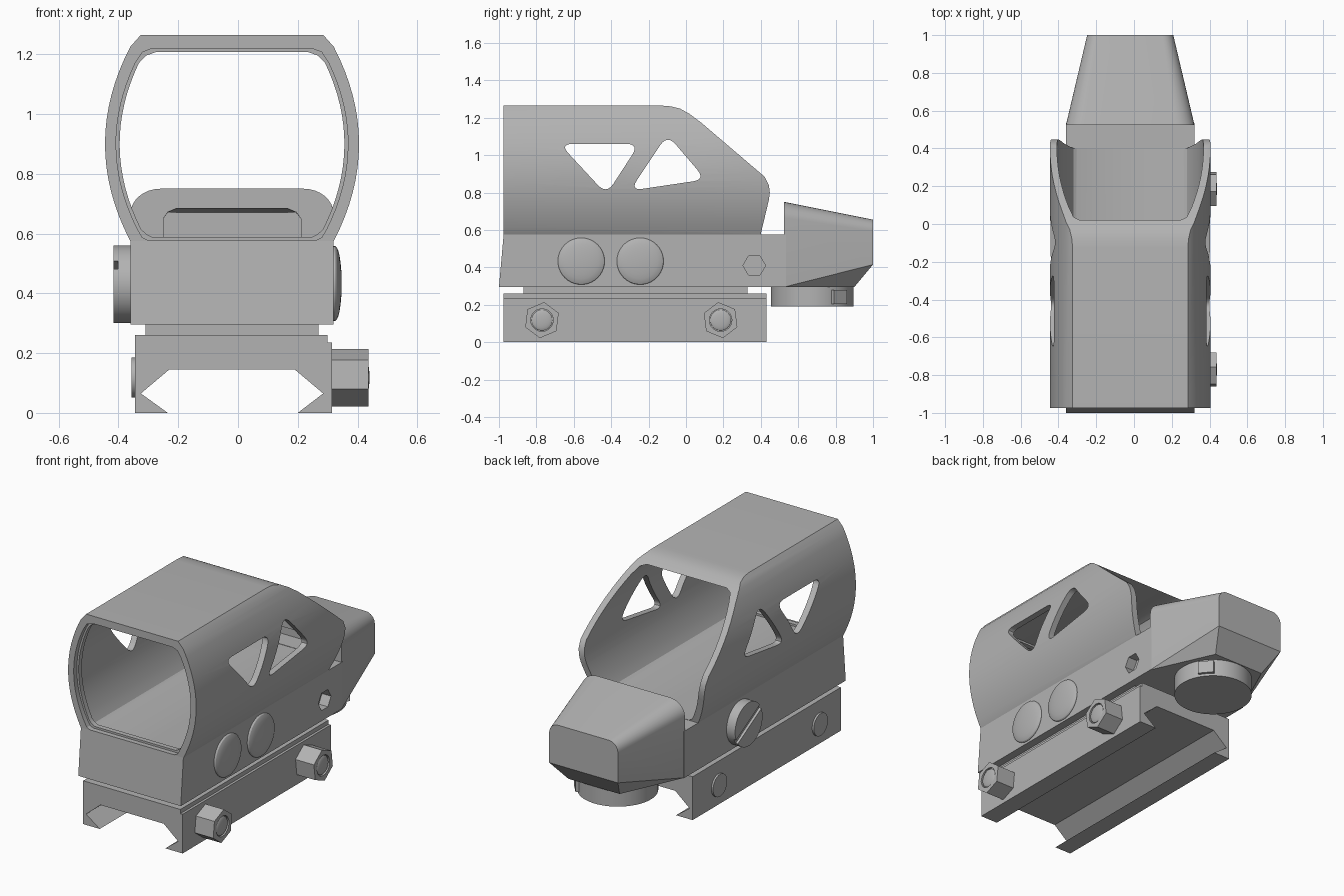
import bpy, bmesh, math
from mathutils import Vector

cube = bpy.data.objects.get("Cube")
if cube:
    bpy.data.objects.remove(cube, do_unlink=True)

CX = -0.02  # centre line of the housing

grey = bpy.data.materials.new("matte_grey")
grey.use_nodes = True
grey.diffuse_color = (0.45, 0.45, 0.45, 1)
bsdf = next(n for n in grey.node_tree.nodes if n.type == 'BSDF_PRINCIPLED')
bsdf.inputs["Base Color"].default_value = (0.45, 0.45, 0.45, 1)
bsdf.inputs["Roughness"].default_value = 0.6


def finish(name, bm):
    bmesh.ops.recalc_face_normals(bm, faces=bm.faces)
    mesh = bpy.data.meshes.new(name)
    bm.to_mesh(mesh)
    bm.free()
    mesh.materials.append(grey)
    ob = bpy.data.objects.new(name, mesh)
    bpy.context.collection.objects.link(ob)
    return ob


def place(axis, u, v, t):
    return {'x': (t, u, v), 'y': (u, t, v), 'z': (u, v, t)}[axis]


def loft(name, axis, rings):
    """Closed solid through equal-length rings, each given as (points, offset)."""
    bm = bmesh.new()
    loops = [[bm.verts.new(place(axis, u, v, t)) for u, v in pts] for pts, t in rings]
    n = len(loops[0])
    for a, b in zip(loops, loops[1:]):
        for i in range(n):
            j = (i + 1) % n
            bm.faces.new((a[i], a[j], b[j], b[i]))
    bm.faces.new(loops[0])
    bm.faces.new(loops[-1])
    return finish(name, bm)


def prism(name, axis, pts, a, b):
    return loft(name, axis, [(pts, a), (pts, b)])


def ngon(u, v, r, n=40, turn=0.0):
    return [(u + r * math.cos(turn + math.tau * i / n),
             v + r * math.sin(turn + math.tau * i / n)) for i in range(n)]


def box(x0, x1, z0, z1):
    return [(x0, z0), (x1, z0), (x1, z1), (x0, z1)]


def rounded(pts, r, steps=6):
    """Round every corner of a polygon with a quadratic curve."""
    out = []
    for i, p in enumerate(pts):
        p = Vector(p)
        a, b = Vector(pts[i - 1]), Vector(pts[(i + 1) % len(pts)])
        s, e = p + (a - p).normalized() * r, p + (b - p).normalized() * r
        for k in range(steps + 1):
            t = k / steps
            out.append(tuple(s * (1 - t) ** 2 + p * 2 * t * (1 - t) + e * t * t))
    return out


def mirrored(half):
    """Right half from bottom to top, mirrored about the centre line."""
    return [(CX + x, z) for x, z in half] + [(CX - x, z) for x, z in reversed(half)]


def boolean(ob, cutter, operation='DIFFERENCE'):
    mod = ob.modifiers.new("cut", 'BOOLEAN')
    mod.operation = operation
    mod.solver = 'EXACT'
    mod.object = cutter
    bpy.context.view_layer.objects.active = ob
    bpy.ops.object.modifier_apply(modifier="cut")
    bpy.data.objects.remove(cutter, do_unlink=True)


def bulge(w, k, z0, z1, n=16):
    zs = [z0 + (z1 - z0) * i / n for i in range(n + 1)]
    return [(w - k * (z - 0.9) ** 2, z) for z in zs]


def inner(d):
    return mirrored([(0.28 - d, 0.577 + d), (0.30 - d, 0.587 + d)]
                    + bulge(0.388 - d, 0.88, 0.615, 1.17)
                    + [(0.30 - d, 1.207 - d), (0.265 - d, 1.22 - d)])


# Hood: bulged tube trimmed by its side outline
hood = prism("hood", 'y', mirrored([(0.33, 0.56)] + bulge(0.425, 0.80, 0.577, 1.225)
                                   + [(0.305, 1.265)]), -0.975, 0.6)
outline = [(-1.2, 0.5), (0.39, 0.5), (0.40, 0.58), (0.443, 0.76), (0.448, 0.80),
           (0.443, 0.84), (0.42, 0.885), (0.08, 1.175), (0.02, 1.22), (-0.03, 1.248),
           (-0.08, 1.261), (-0.13, 1.265), (-0.2, 1.4), (-1.2, 1.4)]
boolean(hood, prism("trim", 'x', outline, -1, 1), 'INTERSECT')
boolean(hood, prism("bore", 'y', inner(0), -1.2, 0.8))
for tri in ([(-0.675, 1.06), (-0.25, 1.06), (-0.425, 0.79)],
            [(-0.30, 0.81), (0.105, 0.87), (-0.1, 1.11)]):
    boolean(hood, prism("window", 'x', rounded(tri, 0.07), -1, 1))

# Thin lip just inside the front of the hood
lip = prism("lens_lip", 'y', inner(-0.004), -0.945, -0.915)
boolean(lip, prism("lip_bore", 'y', inner(0.012), -1.2, 0))

# Main body with round floor recess and hex socket
body = prism("body", 'x', [(-1, 0.295), (0.535, 0.295), (0.535, 0.575), (-0.975, 0.575)],
             -0.36, 0.32)
boolean(body, prism("floor_cut", 'z', ngon(CX, 0.19, 0.21, 64), 0.555, 0.7))
boolean(body, prism("socket_cut", 'x', ngon(0.365, 0.41, 0.06, 6), 0.26, 0.4))

# Tapered rear block as a hull of two rounded sections and a flat underside
bm = bmesh.new()


def arch(w, z0, z1, rx, rz, y):
    for s in (-1, 1):
        bm.verts.new((CX + s * w, y, z0))
        for i in range(9):
            a = math.pi / 2 * i / 8
            bm.verts.new((CX + s * (w - rx + rx * math.cos(a)), y,
                          z1 - rz + rz * math.sin(a)))


arch(0.34, 0.295, 0.75, 0.10, 0.085, 0.525)
arch(0.228, 0.415, 0.655, 0.06, 0.06, 1.0)
for s in (-1, 1):
    bm.verts.new((CX + s * 0.17, 0.9, 0.295))
bmesh.ops.convex_hull(bm, input=bm.verts)
bmesh.ops.dissolve_limit(bm, angle_limit=0.01, verts=bm.verts, edges=bm.edges)
rear = finish("rear_block", bm)
port = [(-0.25, 0.577), (0.21, 0.577), (0.21, 0.65), (0.195, 0.672), (0.165, 0.685),
        (-0.205, 0.685), (-0.235, 0.672), (-0.25, 0.65)]
back = [(x, min(z, 0.67)) for x, z in port]
boolean(rear, loft("port_cut", 'y', [(port, 0.4), (port, 0.52), (back, 0.64)]))

# Knob with a small tab under the rear block
prism("battery_knob", 'z', ngon(CX, 0.675, 0.22, 64), 0.19, 0.30)
tab = prism("knob_tab", 'z', box(0.17, 0.235, -0.045, 0.045), 0.205, 0.28)
tab.rotation_euler.z = math.radians(40)
tab.location = (CX, 0.675, 0)

# Neck and dovetail rail clamp
prism("neck", 'y', box(-0.31, 0.27, 0.25, 0.30), -0.87, 0.33)
clamp = [(-0.345, 0), (-0.235, 0), (-0.325, 0.065), (-0.23, 0.145), (0.19, 0.145),
         (0.285, 0.065), (0.2, 0), (0.315, 0), (0.315, 0.235), (0.3, 0.235),
         (0.3, 0.26), (-0.345, 0.26)]
prism("rail_clamp", 'y', clamp, -0.975, 0.43)


def dome(name, y, z, r, x0, x1, edge):
    """Button with a straight rim and a domed outer face."""
    rings = [(ngon(y, z, r), x0), (ngon(y, z, r), x0 + edge)]
    for i in range(1, 7):
        a = math.pi / 2 * i / 6.5
        rings.append((ngon(y, z, r * math.cos(a)),
                      x0 + edge + (x1 - x0 - edge) * math.sin(a)))
    return loft(name, 'x', rings)


# Clamp bolts: hex nuts on one side, flat heads on the other
for label, y, turn in (("front", -0.77, 1.45), ("rear", 0.185, 1.7)):
    nut = prism(label + "_clamp_nut", 'x', ngon(y, 0.118, 0.097, 6, turn), 0.31, 0.437)
    boolean(nut, prism("nut_cut", 'x', ngon(y, 0.118, 0.06), 0.425, 0.5))
    dome(label + "_bolt_end", y, 0.118, 0.055, 0.40, 0.44, 0.03)
    prism(label + "_bolt_head", 'x', ngon(y, 0.118, 0.067), -0.356, -0.33)

# Domed buttons
for label, y in (("front", -0.56), ("rear", -0.245)):
    dome(label + "_button", y, 0.433, 0.125, 0.30, 0.347, 0.025)

# Slotted side dial
dial = prism("side_dial", 'x', ngon(0, 0.43, 0.13, 48), -0.417, -0.35)
slot = prism("slot_cut", 'x', box(-0.2, 0.2, -0.016, 0.016), -0.5, -0.402)
slot.rotation_euler.x = math.radians(-30)
slot.location = (0, 0, 0.43)
bpy.context.view_layer.update()
boolean(dial, slot)

# Smooth shading with crisp edges
for ob in bpy.context.collection.objects:
    ob.select_set(ob.type == 'MESH' and grey.name in ob.data.materials)
bpy.context.view_layer.objects.active = hood
bpy.ops.object.shade_smooth_by_angle(angle=math.radians(28))
